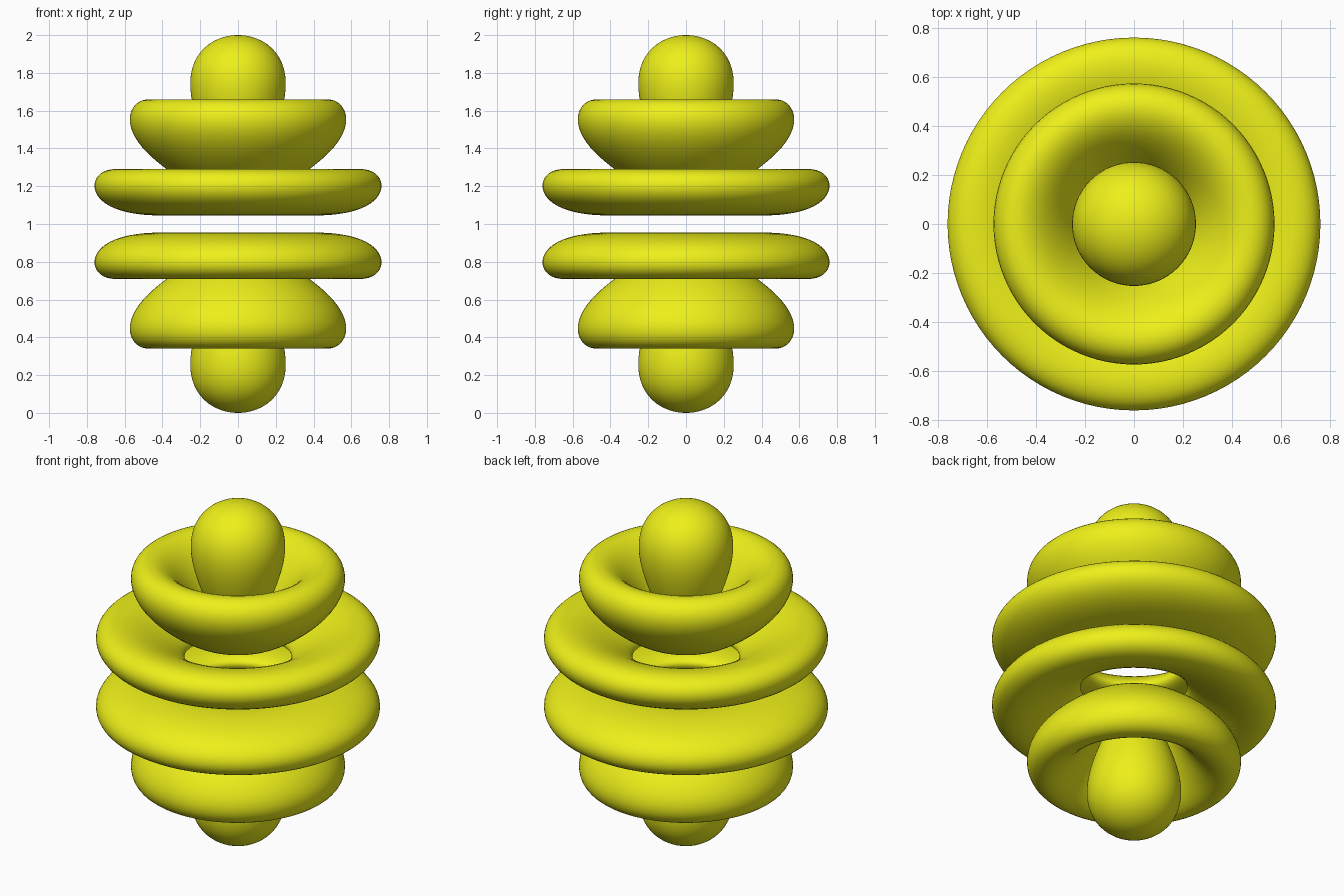
import bpy, bmesh, math

if "Cube" in bpy.data.objects:
    bpy.data.objects.remove(bpy.data.objects["Cube"])

P, K = 5.9, 11.66          # radial falloff of the lobes
PEAK = P / K
SEG, N = 96, 28


def angular(t):
    x = math.cos(t)
    return abs(63 * x**5 - 70 * x**3 + 15 * x) / 8


def radial(r):
    return r**P * math.exp(K * (1 - r))


def bisect(inside, a, b):
    # a is inside the lobe, b is outside
    for _ in range(50):
        m = (a + b) / 2
        a, b = (m, b) if inside(m) else (a, m)
    return (a + b) / 2


def lobe_profile(centre, lo, hi):
    # closed outline: outer side one way, inner side back
    in_angle = lambda t: angular(t) * radial(PEAK) > 1
    t0 = 0 if centre == 0 else bisect(in_angle, centre, lo)
    t1 = bisect(in_angle, centre, hi)
    outer, inner = [], []
    for i in range(N + 1):
        if centre == 0:
            t = t1 * math.sin(math.pi / 2 * i / N)
        else:
            t = (t0 + t1) / 2 - (t1 - t0) / 2 * math.cos(math.pi * i / N)
        inside = lambda r: angular(t) * radial(r) > 1
        for pts, limit in ((outer, 1.3), (inner, 0.05)):
            r = bisect(inside, PEAK, limit)
            pts.append((r * math.sin(t), r * math.cos(t)))
    pts = outer + inner[::-1]
    return pts if centre == 0 else pts + pts[:1]


mat = bpy.data.materials.new("yellow")
mat.diffuse_color = (0.85, 0.87, 0.01, 1)
mat.use_nodes = True
mat.node_tree.nodes["Principled BSDF"].inputs["Base Color"].default_value = mat.diffuse_color


def revolve(name, profile, sign):
    bm = bmesh.new()
    vs = [bm.verts.new((x, 0, 1 + sign * z)) for x, z in profile]
    es = [bm.edges.new(e) for e in zip(vs, vs[1:])]
    bmesh.ops.spin(bm, geom=vs + es, cent=(0, 0, 1), axis=(0, 0, 1),
                   angle=2 * math.pi, steps=SEG)
    bmesh.ops.remove_doubles(bm, verts=bm.verts, dist=1e-4)
    bmesh.ops.recalc_face_normals(bm, faces=bm.faces)
    for f in bm.faces:
        f.smooth = True
    me = bpy.data.meshes.new(name)
    bm.to_mesh(me)
    bm.free()
    me.materials.append(mat)
    ob = bpy.data.objects.new(name, me)
    bpy.context.collection.objects.link(ob)


# angular zeros of the shape separate the lobes
nodes = [math.acos(0.90618), math.acos(0.53847), math.pi / 2]
lobes = [("polar_lobe", 0, 0, nodes[0]),
         ("cone_ring", math.acos(0.765), nodes[0], nodes[1]),
         ("wide_ring", math.acos(0.285), nodes[1], nodes[2])]
for name, centre, lo, hi in lobes:
    outline = lobe_profile(centre, lo, hi)
    revolve("upper_" + name, outline, 1)
    revolve("lower_" + name, outline, -1)
